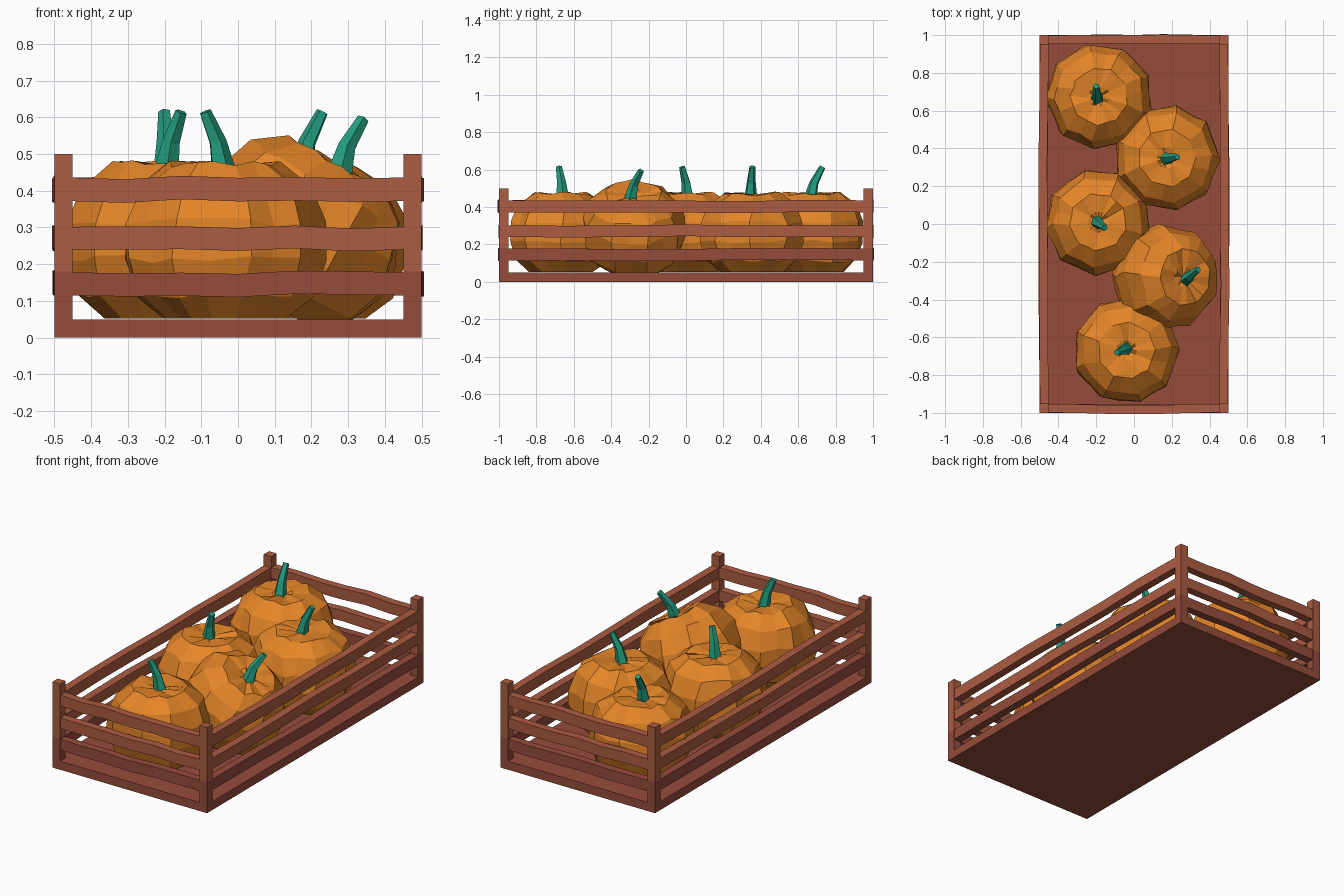
import bpy, bmesh, math, random
from mathutils import Vector, Matrix

if "Cube" in bpy.data.objects:
    bpy.data.objects.remove(bpy.data.objects["Cube"])

random.seed(4)


def material(name, rgb):
    m = bpy.data.materials.new(name)
    m.diffuse_color = (*rgb, 1)
    m.use_nodes = True
    m.node_tree.nodes["Principled BSDF"].inputs["Base Color"].default_value = m.diffuse_color
    return m


LIGHT = material("light wood", (0.413, 0.107, 0.054))
DARK = material("dark wood", (0.305, 0.072, 0.045))
ORANGE = material("pumpkin orange", (0.77, 0.235, 0.021))
GREEN = material("stem green", (0.017, 0.34, 0.215))


def finish(name, bm, mats, rule=None):
    bmesh.ops.recalc_face_normals(bm, faces=bm.faces)
    if rule:
        for f in bm.faces:
            f.material_index = rule(f)
    me = bpy.data.meshes.new(name)
    bm.to_mesh(me)
    bm.free()
    for m in mats:
        me.materials.append(m)
    ob = bpy.data.objects.new(name, me)
    bpy.context.collection.objects.link(ob)
    return ob


def box(name, x0, x1, y0, y1, z0, z1):
    bm = bmesh.new()
    bmesh.ops.create_cube(bm, size=1)
    for v in bm.verts:
        v.co = Vector(((x0, x1)[v.co.x > 0], (y0, y1)[v.co.y > 0], (z0, z1)[v.co.z > 0]))
    # the lower part of the crate is the darker wood
    if z0 < 0.18 < z1:
        bmesh.ops.bisect_plane(bm, geom=bm.verts[:] + bm.edges[:] + bm.faces[:],
                               plane_co=(0, 0, 0.18), plane_no=(0, 0, 1))
    return finish(name, bm, [LIGHT, DARK],
                  lambda f: 1 if f.calc_center_median().z < 0.185 else 0)


def slat(name, half, out, angle, z0, z1, mat):
    """Slightly warped board along local x, outer face at local -y = out, turned by angle."""
    n = 6
    bm = bmesh.new()
    rings = []
    for i in range(n + 1):
        t = i / n * 2 - 1
        end = abs(t) == 1
        dz = 0 if end else random.uniform(-0.005, 0.005)
        bulge = 0 if end else random.uniform(0.002, 0.009) * (1 - t * t)
        o = out - 0.002 + bulge
        rings.append([bm.verts.new((t * half, -y, z + dz))
                      for y, z in ((o, z0), (o, z1), (o - 0.046, z1), (o - 0.046, z0))])
    for a, b in zip(rings, rings[1:]):
        for k in range(4):
            bm.faces.new((a[k], a[(k + 1) % 4], b[(k + 1) % 4], b[k]))
    bm.faces.new(rings[0])
    bm.faces.new(rings[-1])
    bmesh.ops.rotate(bm, verts=bm.verts, matrix=Matrix.Rotation(angle, 3, 'Z'))
    return finish(name, bm, [mat])


# crate floor and corner posts
box("crate_floor", -0.5, 0.5, -1, 1, 0, 0.05)
for sx in (-1, 1):
    for sy in (-1, 1):
        x, y = sx * 0.475, sy * 0.975
        box("corner_post", x - 0.025, x + 0.025, y - 0.025, y + 0.025, 0.0, 0.5)

# three slats on each of the four sides
for z0, z1, mat in ((0.115, 0.178, DARK), (0.24, 0.302, LIGHT), (0.372, 0.436, LIGHT)):
    for side, (half, out) in enumerate(((0.46, 1.0), (0.96, 0.5)) * 2):
        slat("side_slat", half, out, side * math.pi / 2, z0, z1, mat)

# pumpkin profile: radius, height from the middle
PROFILE = ((0.17, -0.212), (0.245, -0.15), (0.278, -0.05), (0.274, 0.05),
           (0.235, 0.145), (0.15, 0.207), (0.055, 0.2))


def pumpkin(x, y, z, tilt, spin):
    segs = 18
    bm = bmesh.new()
    rings = []
    for r, h in PROFILE:
        ring = []
        for i in range(segs):
            a = (i + random.uniform(-0.22, 0.22)) * 2 * math.pi / segs
            k = r * ((1.02 if i % 2 else 0.955) + random.uniform(-0.015, 0.015))
            dz = random.uniform(-0.012, 0.012) if h > -0.2 else 0
            ring.append(bm.verts.new((k * math.cos(a), k * math.sin(a), h + dz)))
        rings.append(ring)
    for a, b in zip(rings, rings[1:]):
        for i in range(segs):
            j = (i + 1) % segs
            bm.faces.new((a[i], a[j], b[j], b[i]))
    bm.faces.new(rings[0])
    top = bm.verts.new((0, 0, 0.185))
    for i in range(segs):
        bm.faces.new((rings[-1][i], rings[-1][(i + 1) % segs], top))
    bm.transform(Matrix.Translation((x, y, z)) @ Matrix.Rotation(tilt, 4, 'Y')
                 @ Matrix.Rotation(spin, 4, 'Z'))
    finish("pumpkin", bm, [ORANGE])


def stem(base, tip):
    """Tapered five-sided stem, bending towards its tip."""
    base, tip = Vector(base), Vector(tip)
    d = tip - base
    bm = bmesh.new()
    rings = []
    for t, lean, r in ((0, 0, 0.036), (0.5, 0.32, 0.025), (1, 1, 0.017)):
        c = base + Vector((d.x * lean, d.y * lean, d.z * t))
        axis = Vector((d.x * (0.4 + t), d.y * (0.4 + t), d.z)).normalized()
        q = axis.to_track_quat('Z', 'Y')
        rings.append([bm.verts.new(c + q @ Vector((r * math.cos(a), r * math.sin(a), 0)))
                      for a in (k * 2 * math.pi / 5 for k in range(5))])
    for a, b in zip(rings, rings[1:]):
        for i in range(5):
            j = (i + 1) % 5
            bm.faces.new((a[i], a[j], b[j], b[i]))
    bm.faces.new(rings[0])
    bm.faces.new(rings[-1])
    finish("stem", bm, [GREEN])


# five pumpkins: middle, tilt, stem base, stem tip
for mid, tilt, base, tip in (
        ((-0.185, 0.675, 0.265), 0, (-0.195, 0.665, 0.45), (-0.2, 0.73, 0.615)),
        ((0.175, 0.35, 0.265), 0, (0.17, 0.345, 0.45), (0.23, 0.355, 0.615)),
        ((-0.19, 0.01, 0.265), 0, (-0.195, 0.01, 0.45), (-0.155, -0.02, 0.615)),
        ((0.17, -0.28, 0.287), 0.5, (0.275, -0.295, 0.445), (0.34, -0.24, 0.595)),
        ((-0.04, -0.67, 0.265), 0, (-0.04, -0.66, 0.45), (-0.09, -0.68, 0.615))):
    pumpkin(*mid, tilt, random.uniform(0, 6))
    stem(base, tip)
